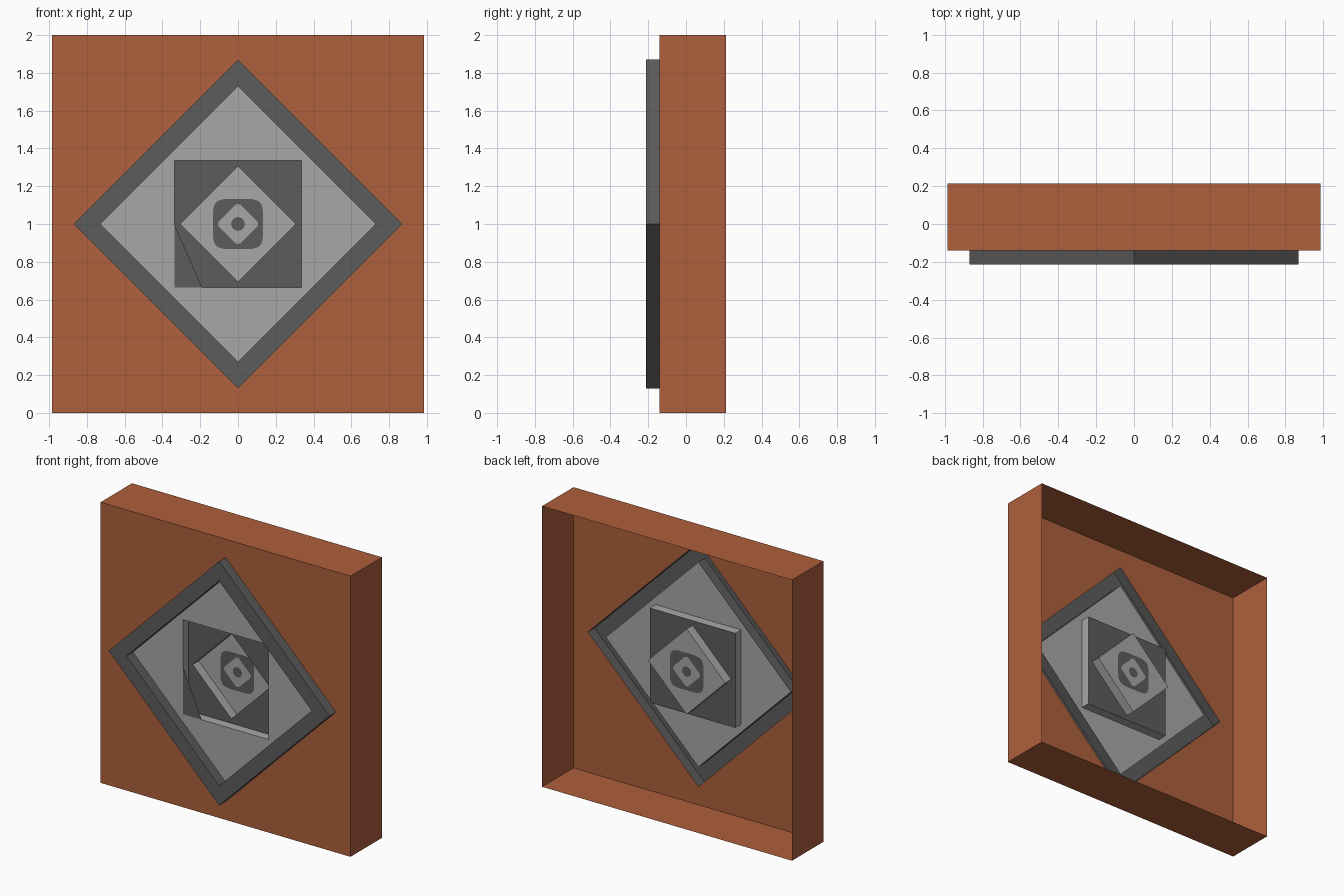
import bpy, math

if "Cube" in bpy.data.objects:
    bpy.data.objects.remove(bpy.data.objects["Cube"])


def material(name, rgb):
    m = bpy.data.materials.new(name)
    m.diffuse_color = (*rgb, 1)
    m.use_nodes = True
    m.node_tree.nodes["Principled BSDF"].inputs["Base Color"].default_value = m.diffuse_color
    return m


ORANGE = material("terracotta", (0.42, 0.115, 0.045))
DARK = material("dark grey", (0.107, 0.107, 0.107))
LIGHT = material("light grey", (0.39, 0.39, 0.39))


# Outlines as radius by angle, around the panel centre
def diamond(s):
    return lambda a: s / (abs(math.cos(a)) + abs(math.sin(a)))


def square(s):
    return lambda a: s / max(abs(math.cos(a)), abs(math.sin(a)))


def rounded(s, p=5):
    return lambda a: s / (abs(math.cos(a)) ** p + abs(math.sin(a)) ** p) ** (1 / p)


def clipped_diamond(s, cap):
    return lambda a: min(diamond(s)(a), cap)


def circle(s):
    return lambda a: s


def loop(outline, y, n, sx=1):
    pts = []
    for i in range(n):
        a = math.tau * i / n
        r = outline(a)
        pts.append((r * math.cos(a) * sx, y, 1 + r * math.sin(a)))
    return pts


def add(name, verts, faces, mat):
    me = bpy.data.meshes.new(name)
    me.from_pydata(verts, [], faces)
    me.materials.append(mat)
    ob = bpy.data.objects.new(name, me)
    bpy.context.collection.objects.link(ob)
    return ob


def band(name, inner, outer, mat):
    """Strip of quads between two loops of equal length, facing the front."""
    n = len(inner)
    faces = [(i, n + i, n + (i + 1) % n, (i + 1) % n) for i in range(n)]
    return add(name, inner + outer, faces, mat)


# Depth levels, front to back
Y_FRAME, Y_PANEL, Y_SQUARE, Y_CORE, Y_BACK = -0.213, -0.14, -0.075, -0.007, 0.213
N, FINE = 8, 48
SX = 0.985

# Open-backed box: front panel with a diamond opening, and four sides
rim = loop(square(1), Y_PANEL, N, SX)
band("front_panel", loop(diamond(0.87), Y_PANEL, N), rim, ORANGE)
band("box_sides", rim, loop(square(1), Y_BACK, N, SX), ORANGE)

# Raised diamond frame, hollow behind
band("frame_outer_wall", loop(diamond(0.87), Y_FRAME, N), loop(diamond(0.87), Y_PANEL, N), DARK)
band("frame_face", loop(diamond(0.73), Y_FRAME, N), loop(diamond(0.87), Y_FRAME, N), DARK)
band("frame_inner_wall", loop(diamond(0.73), Y_PANEL, N), loop(diamond(0.73), Y_FRAME, N), DARK)

# Large light diamond, then the square recess
band("large_diamond", loop(square(0.337), Y_PANEL, N), loop(diamond(0.73), Y_PANEL, N), LIGHT)
band("square_wall", loop(square(0.337), Y_SQUARE, N), loop(square(0.337), Y_PANEL, N), LIGHT)
band("square_floor", loop(diamond(0.305), Y_SQUARE, N), loop(square(0.337), Y_SQUARE, N), DARK)

# Corner piece bridging the lower left of the square recess
add("corner_piece",
    [(-0.337, Y_PANEL, 1.0), (-0.337, Y_PANEL, 0.663), (-0.19, Y_PANEL, 0.663)],
    [(0, 1, 2)], DARK)

# Small diamond recess with its flat centre pattern
band("small_diamond_wall", loop(diamond(0.305), Y_CORE, N), loop(diamond(0.305), Y_SQUARE, N), LIGHT)
shapes = [diamond(0.305), rounded(0.133), clipped_diamond(0.115, 0.106), circle(0.036)]
names = ["small_diamond_floor", "rounded_square", "centre_diamond"]
for name, out, inn, mat in zip(names, shapes, shapes[1:], [LIGHT, DARK, LIGHT]):
    band(name, loop(inn, Y_CORE, FINE), loop(out, Y_CORE, FINE), mat)
add("centre_dot", loop(shapes[-1], Y_CORE, FINE), [tuple(range(FINE))], DARK)
